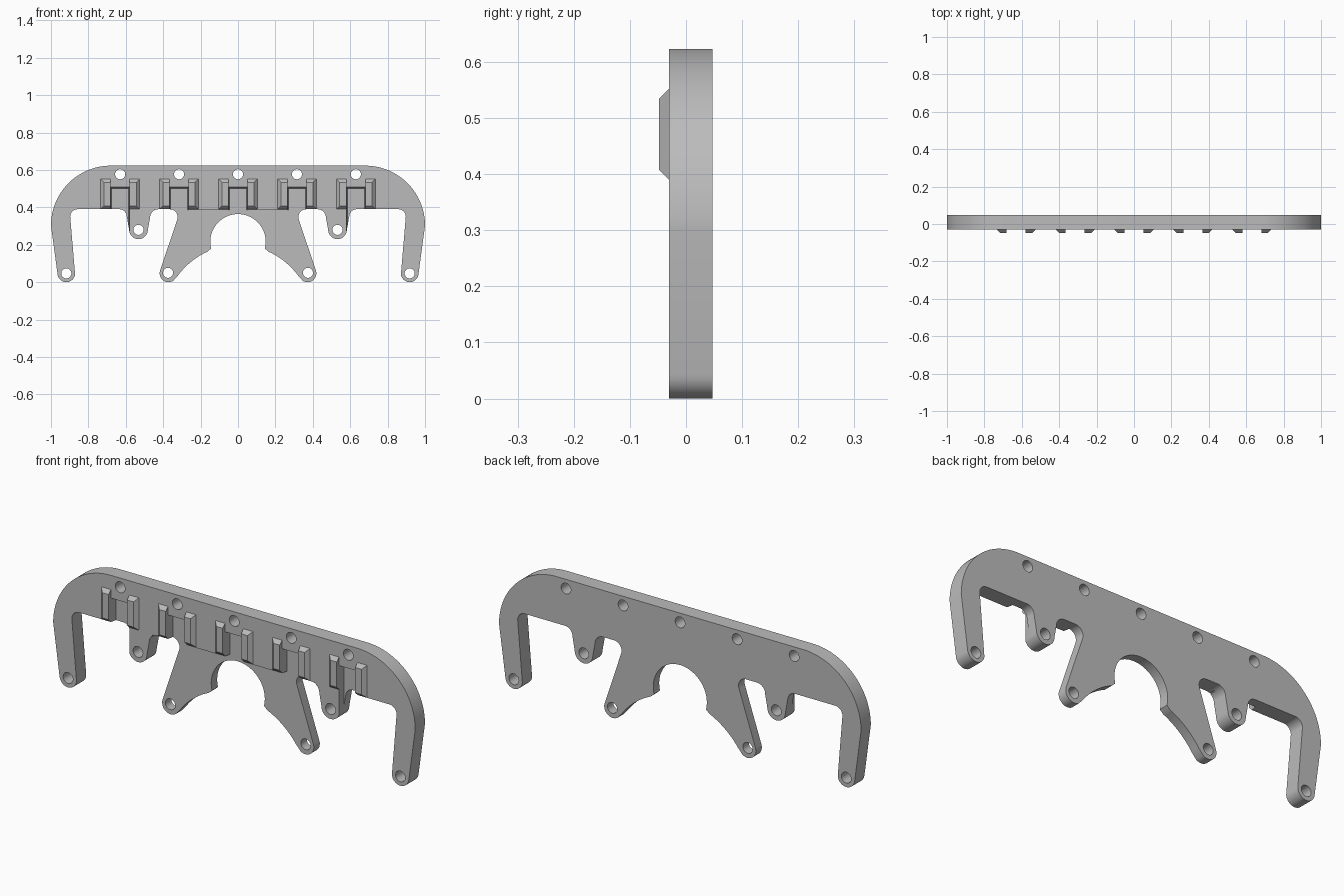
import bpy, bmesh
from math import cos, sin, radians, pi
from mathutils import Matrix

cube = bpy.data.objects.get("Cube")
if cube:
    bpy.data.objects.remove(cube)

FRONT, BACK, FLOOR = -0.03, 0.047, 0.0
CLIPS = [i * 0.315 for i in range(-2, 3)]

grey = bpy.data.materials.new("plain grey")
grey.use_nodes = True
colour = (0.5, 0.5, 0.5, 1)
grey.diffuse_color = colour
grey.node_tree.nodes["Principled BSDF"].inputs["Base Color"].default_value = colour


def make(name, bm):
    bmesh.ops.recalc_face_normals(bm, faces=bm.faces)
    mesh = bpy.data.meshes.new(name)
    bm.to_mesh(mesh)
    bm.free()
    mesh.materials.append(grey)
    obj = bpy.data.objects.new(name, mesh)
    bpy.context.collection.objects.link(obj)
    return obj


def arc(cx, cz, r, start, end, steps=16):
    angles = [radians(start + (end - start) * i / steps) for i in range(steps + 1)]
    return [(cx + r * cos(a), cz + r * sin(a)) for a in angles]


def loft(name, front, y0, back, y1):
    """Tapered block between two rectangles (x0, x1, z0, z1)."""
    bm = bmesh.new()
    rings = []
    for (x0, x1, z0, z1), y in ((front, y0), (back, y1)):
        rings.append([bm.verts.new((x, y, z))
                      for x, z in ((x0, z0), (x1, z0), (x1, z1), (x0, z1))])
    a, b = rings
    bm.faces.new(a)
    bm.faces.new(b[::-1])
    for i in range(4):
        j = (i + 1) % 4
        bm.faces.new((a[i], b[i], b[j], a[j]))
    return make(name, bm)


def cut(target, cutter):
    mod = target.modifiers.new("cut", 'BOOLEAN')
    mod.operation = 'DIFFERENCE'
    mod.solver = 'EXACT'
    mod.object = cutter
    bpy.context.view_layer.objects.active = target
    bpy.ops.object.modifier_apply(modifier=mod.name)
    bpy.data.objects.remove(cutter)


# Half outline: shoulder, outer leg, short tab, notch, inner leg, central arch
half = (
    arc(0.68, 0.303, 0.32, 90, 0, 32)
    + arc(0.918, 0.047, 0.047, -5, -175)
    + arc(0.857, 0.35, 0.04, 0, 90)
    + arc(0.635, 0.35, 0.04, 90, 175)
    + arc(0.532, 0.28, 0.05, 0, -180)
    + arc(0.425, 0.345, 0.045, 0, 90)
    + arc(0.365, 0.348, 0.042, 90, 200)
    + arc(0.372, 0.047, 0.047, 15, -125)
    + arc(0, -0.2, 0.398, 36, 66)
    + arc(0, 0.216, 0.148, -14, 90, 24)
)
outline = half + [(-x, z) for x, z in half[-2::-1]]

bm = bmesh.new()
face = bm.faces.new([bm.verts.new((x, FRONT, z)) for x, z in outline])
result = bmesh.ops.extrude_face_region(bm, geom=[face])
bmesh.ops.translate(bm, vec=(0, BACK - FRONT, 0),
                    verts=[v for v in result["geom"] if isinstance(v, bmesh.types.BMVert)])
plate = make("bracket_plate", bm)

# Thinner central legs
thin = (-0.45, 0.45, -0.1, 0.387)
cut(plate, loft("thin_cutter", thin, -0.1, thin, FLOOR))

# Tapered pockets, open at the bottom
for c in CLIPS:
    cut(plate, loft("pocket_cutter", (c - 0.051, c + 0.051, 0.2, 0.51), FRONT - 0.002,
                    (c - 0.045, c + 0.045, 0.2, 0.5), FLOOR))

# Screw holes
holes = [(x, 0.577) for x in CLIPS]
for side in (-1, 1):
    holes += [(side * 0.918, 0.047), (side * 0.532, 0.28), (side * 0.374, 0.05)]
for x, z in holes:
    bm = bmesh.new()
    bmesh.ops.create_cone(bm, cap_ends=True, segments=32, radius1=0.027, radius2=0.027,
                          depth=0.4, matrix=Matrix.Translation((x, 0, z)) @ Matrix.Rotation(pi / 2, 4, 'X'))
    cut(plate, make("hole_cutter", bm))

bpy.ops.object.select_all(action='DESELECT')
plate.select_set(True)
bpy.context.view_layer.objects.active = plate
bpy.ops.object.shade_smooth_by_angle(angle=radians(30))

# Chamfered ridges either side of each pocket
for c in CLIPS:
    for side, label in ((-1, "right"), (1, "left")):
        inner = c + side * 0.051
        loft("clip_ridge_" + label,
             (inner, c + side * 0.086, 0.408, 0.534), -0.048,
             (inner, c + side * 0.104, 0.39, 0.552), FRONT)
